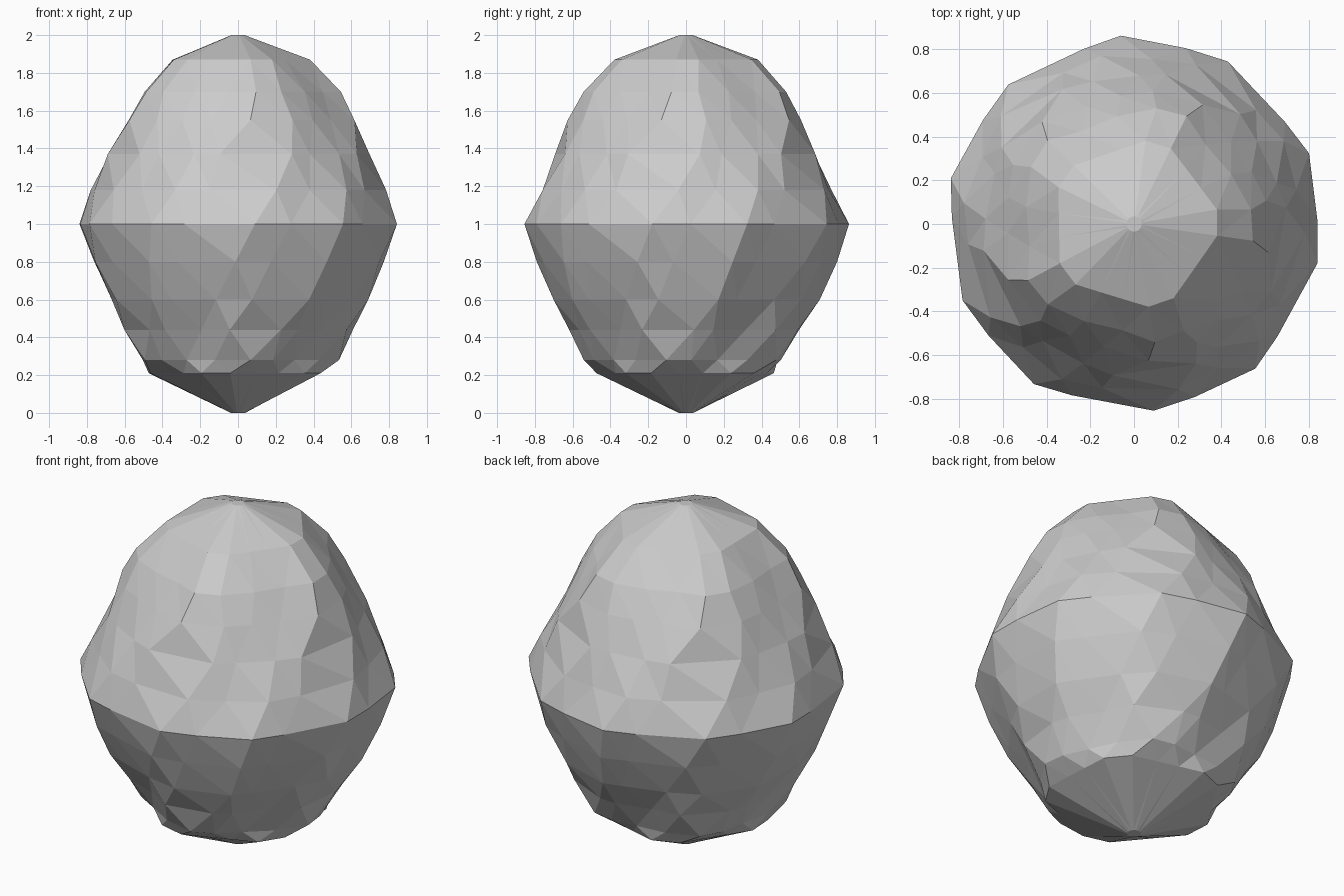
import bpy, bmesh, math

if "Cube" in bpy.data.objects:
    bpy.data.objects.remove(bpy.data.objects["Cube"])

# Each ring: height, then four (angle, radius) points of one 72-degree sector
RINGS = [
    (0.00, (-60, -42, -23, -5), (.038, .038, .038, .038)),
    (0.21, (-60, -42, -23, -5), (.43, .475, .475, .43)),
    (0.28, (-52, -32, -11, 3), (.485, .505, .545, .52)),
    (0.44, (-38, -22, 4, 14), (.565, .62, .61, .60)),
    (0.60, (-28, -12, 14, 23), (.675, .705, .71, .68)),
    (0.80, (-19, -5, 18, 29), (.79, .775, .80, .765)),
    (1.00, (-12, 1.5, 22, 34), (.86, .84, .865, .835)),
    (1.18, (-3, 12, 29, 43), (.785, .76, .785, .765)),
    (1.37, (6, 16, 34, 46), (.70, .68, .68, .70)),
    (1.55, (10, 24, 40, 60), (.615, .59, .58, .63)),
    (1.70, (7, 27, 48, 64), (.54, .50, .49, .55)),
    (1.87, (10, 28, 46, 64), (.385, .348, .348, .385)),
    (2.00, (10, 28, 46, 64), (.035, .035, .035, .035)),
]

# Faceted stone: twisted rings, five-fold around z
bm = bmesh.new()
loops = []
for z, angles, radii in RINGS:
    ring = []
    for k in range(5):
        for a, r in zip(angles, radii):
            t = math.radians(a + 72 * k)
            ring.append(bm.verts.new((r * math.cos(t), r * math.sin(t), z)))
    loops.append(ring)

n = len(loops[0])
for lo, hi in zip(loops, loops[1:]):
    for j in range(n):
        k = (j + 1) % n
        bm.faces.new((lo[j], lo[k], hi[k], hi[j]))

# Small flat tips
bm.faces.new(loops[-1])
bm.faces.new(loops[0][::-1])

bmesh.ops.triangulate(bm, faces=bm.faces[:], quad_method='SHORT_EDGE')
bmesh.ops.recalc_face_normals(bm, faces=bm.faces[:])
mesh = bpy.data.meshes.new("faceted_stone")
bm.to_mesh(mesh)
bm.free()
bpy.context.collection.objects.link(bpy.data.objects.new("faceted_stone", mesh))
